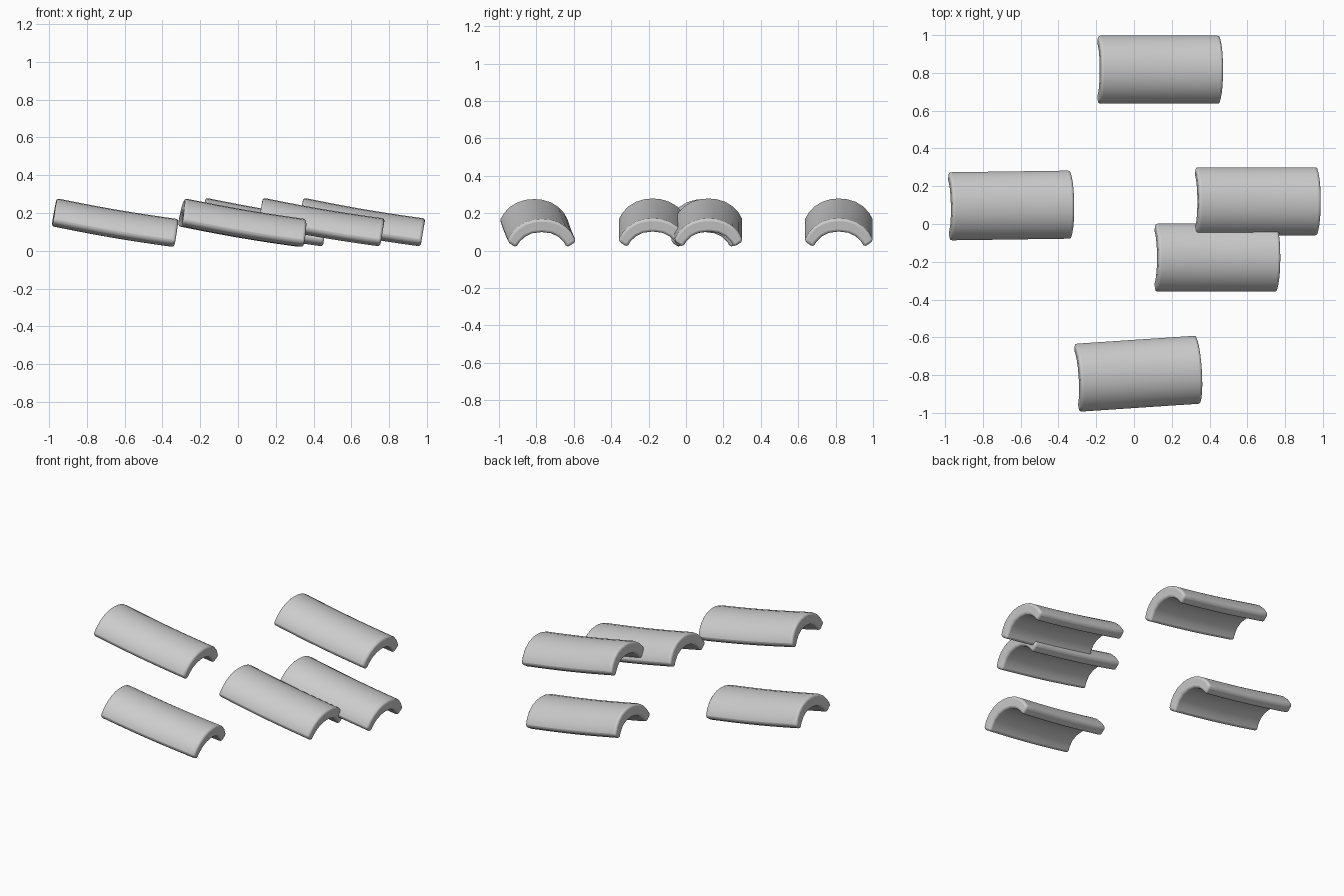
import bpy, bmesh, math
from mathutils import Matrix

cube = bpy.data.objects.get("Cube")
if cube:
    bpy.data.objects.remove(cube)

clay = bpy.data.materials.new("grey clay")
clay.use_nodes = True
grey = (0.6, 0.6, 0.6, 1)
clay.diffuse_color = grey
clay.node_tree.nodes["Principled BSDF"].inputs["Base Color"].default_value = grey

LENGTH, TILT, STEPS = 0.655, math.radians(9.7), 10
# half of the arched section, from crown to foot: (y, z)
OUTER = [(0, .155), (.045, .151), (.09, .137), (.13, .112), (.16, .08), (.18, .045), (.182, .03)]
INNER = [(.137, 0), (.118, .03), (.09, .058), (.05, .077), (0, .083)]


def arch_section():
    right = OUTER + INNER
    left = [(-y, z) for y, z in reversed(right) if y > 0]
    return right + left


def roof_tile(name, x, y, z, yaw):
    """Arched tile sloping down to +x, placed by its centre and mid-foot height."""
    bm = bmesh.new()
    rings = []
    for i in range(STEPS + 1):
        t = i / STEPS
        sag = -0.006 * math.sin(math.pi * t)
        rings.append([bm.verts.new(((t - 0.5) * LENGTH, py, pz + sag))
                      for py, pz in arch_section()])
    n = len(rings[0])
    for a, b in zip(rings, rings[1:]):
        for j in range(n):
            k = (j + 1) % n
            bm.faces.new((a[j], a[k], b[k], b[j]))
    bm.faces.new(rings[0])
    bm.faces.new(rings[-1])
    bmesh.ops.recalc_face_normals(bm, faces=bm.faces)
    mesh = bpy.data.meshes.new(name)
    bm.to_mesh(mesh)
    bm.free()
    mesh.materials.append(clay)
    tile = bpy.data.objects.new(name, mesh)
    bpy.context.collection.objects.link(tile)
    tile.matrix_world = (Matrix.Translation((x, y, z))
                         @ Matrix.Rotation(math.radians(yaw), 4, "Z")
                         @ Matrix.Rotation(TILT, 4, "Y"))
    # worn, rounded rims
    bevel = tile.modifiers.new("rounded_rim", "BEVEL")
    bevel.width, bevel.segments = 0.014, 3
    bevel.limit_method, bevel.angle_limit = "ANGLE", math.radians(40)
    bpy.context.view_layer.objects.active = tile
    tile.select_set(True)
    bpy.ops.object.shade_smooth_by_angle(angle=math.radians(50))
    tile.select_set(False)


# scattered tiles
roof_tile("back_tile", 0.125, 0.817, 0.073, 0)
roof_tile("right_tile", -0.663, 0.098, 0.07, 0.8)
roof_tile("left_tile", 0.642, 0.12, 0.073, 0)
roof_tile("middle_tile", 0.428, -0.178, 0.073, 0)
roof_tile("front_tile", 0.013, -0.793, 0.07, 3.8)
